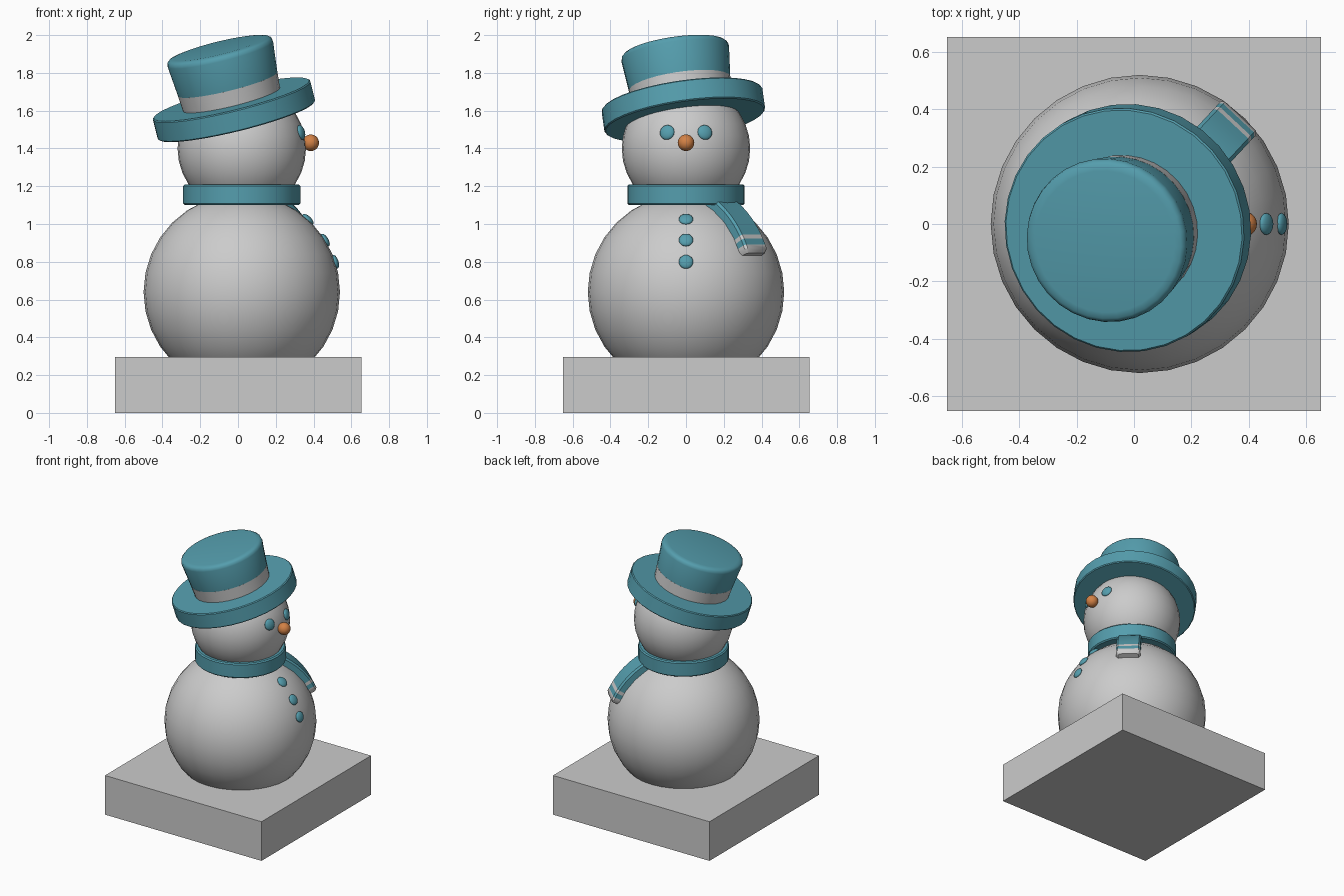
import bpy, bmesh, math
from mathutils import Vector

if "Cube" in bpy.data.objects:
    bpy.data.objects.remove(bpy.data.objects["Cube"])

def material(name, color):
    m = bpy.data.materials.new(name)
    m.diffuse_color = (*color, 1)
    m.use_nodes = True
    m.node_tree.nodes["Principled BSDF"].inputs["Base Color"].default_value = m.diffuse_color
    return m

TEAL = material("teal", (0.09, 0.34, 0.42))
ORANGE = material("orange", (0.65, 0.22, 0.06))
BODY, BODY_R = Vector((0.02, 0, 0.64)), 0.52
HEAD, HEAD_R = Vector((0.02, 0, 1.40)), 0.34

def finish(ob, name, mat=None, angle=40):
    ob.name = name
    if mat:
        ob.data.materials.append(mat)
    if angle:
        bpy.ops.object.select_all(action='DESELECT')
        ob.select_set(True)
        bpy.context.view_layer.objects.active = ob
        bpy.ops.object.shade_smooth_by_angle(angle=math.radians(angle))
    return ob

def from_bmesh(bm, name, mat=None):
    bmesh.ops.recalc_face_normals(bm, faces=bm.faces)
    me = bpy.data.meshes.new(name)
    bm.to_mesh(me)
    bm.free()
    ob = bpy.data.objects.new(name, me)
    bpy.context.collection.objects.link(ob)
    return finish(ob, name, mat)

def ball(name, loc, r, mat=None, seg=32, rings=16, normal=None, flat=1):
    bpy.ops.mesh.primitive_uv_sphere_add(segments=seg, ring_count=rings, radius=r, location=loc)
    ob = bpy.context.object
    if normal:  # flatten along the surface normal
        ob.scale = (1, 1, flat)
        ob.rotation_euler = normal.to_track_quat('Z', 'Y').to_euler()
    return finish(ob, name, mat, 60)

def lathe(name, profile, mat=None, loc=(0, 0, 0), axis=Vector((0, 0, 1)), seg=32):
    bm = bmesh.new()
    vs = [bm.verts.new((r, 0, z)) for r, z in profile]
    edges = [bm.edges.new((vs[i], vs[(i + 1) % len(vs)])) for i in range(len(vs))]
    bmesh.ops.spin(bm, geom=vs + edges, cent=(0, 0, 0), axis=(0, 0, 1),
                   angle=2 * math.pi, steps=seg, use_merge=True)
    bmesh.ops.remove_doubles(bm, verts=bm.verts, dist=1e-5)
    ob = from_bmesh(bm, name, mat)
    ob.location = loc
    ob.rotation_euler = axis.to_track_quat('Z', 'Y').to_euler()
    return ob

def on_surface(center, radius, y, z):
    dx = math.sqrt(radius ** 2 - y ** 2 - (z - center.z) ** 2)
    return Vector((center.x + dx, y, z))

# base block
bpy.ops.mesh.primitive_cube_add(size=1, location=(0, 0, 0.1475))
bpy.context.object.scale = (1.305, 1.305, 0.295)
finish(bpy.context.object, "base", None, 0)

# snow balls
ball("body", BODY, BODY_R)
ball("head", HEAD, HEAD_R)

# eyes, buttons and nose
for side, y in (("left", 0.10), ("right", -0.10)):
    p = on_surface(HEAD, HEAD_R, y, 1.485)
    ball("eye_" + side, p, 0.04, TEAL, 20, 10, p - HEAD, 0.45)
for i, z in enumerate((1.025, 0.915, 0.80)):
    p = on_surface(BODY, BODY_R, 0, z)
    ball(f"button_{i + 1}", p, 0.038, TEAL, 20, 10, p - BODY, 0.45)
ball("nose", (0.385, 0, 1.43), 0.044, ORANGE, 20, 10)

# scarf ring
lathe("scarf_ring", [(0.24, 1.10), (0.302, 1.10), (0.31, 1.108), (0.31, 1.202),
                     (0.302, 1.21), (0.25, 1.21)], TEAL, (0.02, 0, 0))

# scarf tail, draped along the body
def tail(name, a0, a1, mat=None, tip=False, steps=3):
    az = math.radians(47)
    out, side = Vector((math.cos(az), math.sin(az), 0)), Vector((-math.sin(az), math.cos(az), 0))
    bm = bmesh.new()
    rows = []
    for i in range(steps + 1):
        a = math.radians(a0 + (a1 - a0) * i / steps)
        end = tip and i == steps
        w, t = (0.072, 0.552) if end else (0.085, 0.565)
        d = out * math.cos(a) + Vector((0, 0, math.sin(a)))
        section = ((-w, 0.505), (-w, t - 0.012), (-w + 0.012, t),
                   (w - 0.012, t), (w, t - 0.012), (w, 0.505))
        rows.append([bm.verts.new(BODY + d * r + side * s) for s, r in section])
    for a, b in zip(rows, rows[1:]):
        for k in range(6):
            bm.faces.new((a[k], a[(k + 1) % 6], b[(k + 1) % 6], b[k]))
    bm.faces.new(rows[0])
    bm.faces.new(rows[-1])
    from_bmesh(bm, name, mat)

tail("scarf_tail", 64, 32.5, TEAL, steps=8)
tail("scarf_stripe", 32.5, 30, None, steps=1)
tail("scarf_tail_lower", 30, 26.5, TEAL, steps=1)
tail("scarf_tip", 26.5, 22, None, True, 2)

# tilted hat: brim, band and crown share one axis
AXIS = Vector((-0.245, -0.145, 1)).normalized()
TOP = Vector((-0.035, -0.022, 1.66))
lathe("hat_brim", [(0, -0.115), (0.424, -0.115), (0.43, -0.109), (0.43, -0.006),
                   (0.424, 0), (0, 0)], TEAL, TOP, AXIS)
lathe("hat_band", [(0, -0.02), (0.263, -0.02), (0.272, 0.085), (0, 0.085)], None, TOP, AXIS)
lathe("hat_crown", [(0, 0.08), (0.271, 0.08), (0.288, 0.25), (0.284, 0.268),
                    (0.272, 0.278), (0.25, 0.282), (0, 0.282)], TEAL, TOP, AXIS)
